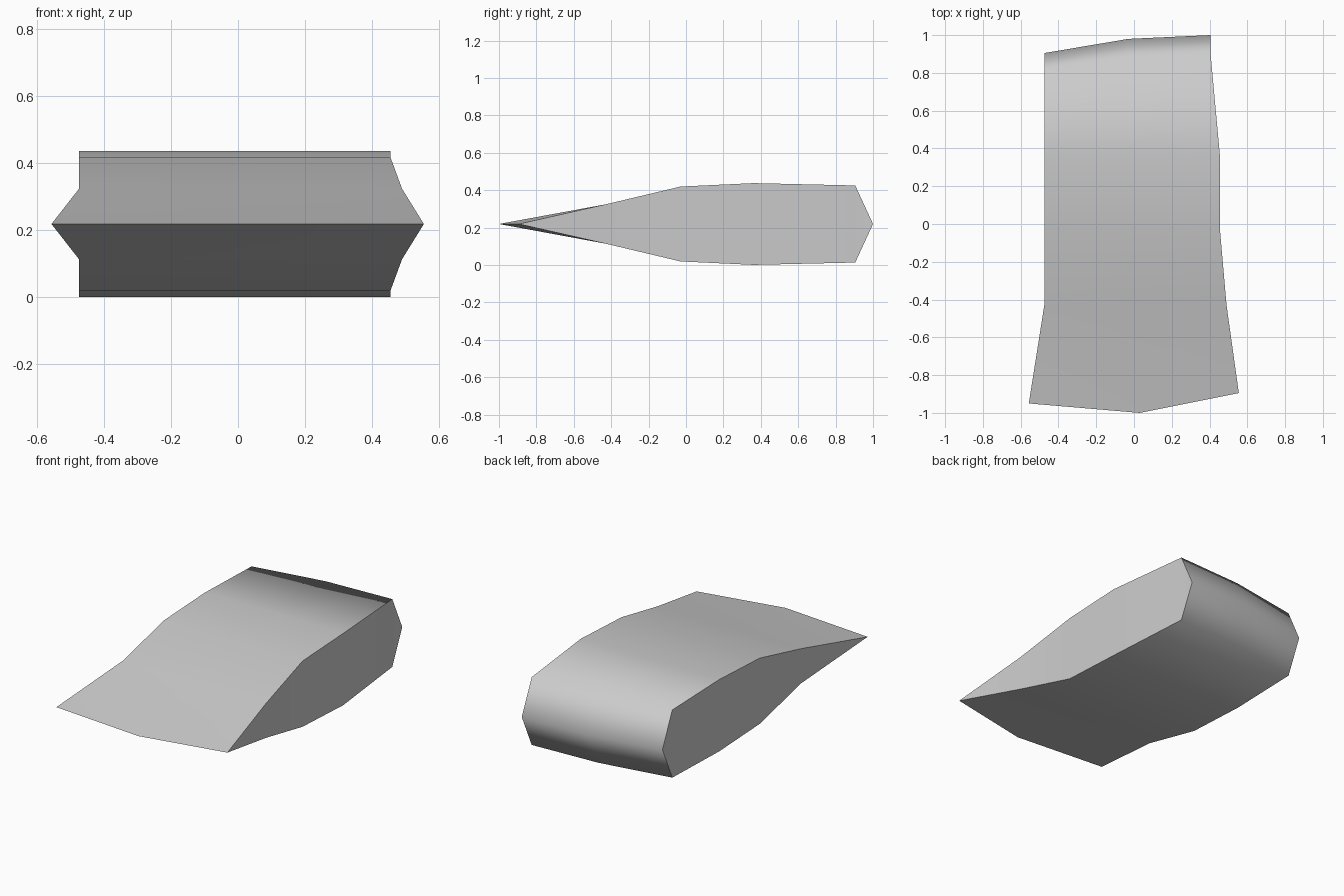
import bpy
import bmesh
import math

cube = bpy.data.objects.get("Cube")
if cube:
    bpy.data.objects.remove(cube)

# One flat grey
grey = bpy.data.materials.new("plain_grey")
grey.use_nodes = True
colour = (0.6, 0.6, 0.6, 1)
grey.diffuse_color = colour
grey.node_tree.nodes["Principled BSDF"].inputs["Base Color"].default_value = colour

# Cross rows from thin front edge to rounded back:
# half thickness, then left-hand, middle and right-hand points in plan
MID = 0.219
ROWS = [
    (0, (-0.557, -0.95), (0.03, -1.0), (0.555, -0.895)),
    (0.105, (-0.475, -0.43), (0.01, -0.43), (0.49, -0.43)),
    (0.2, (-0.475, -0.03), (0, -0.03), (0.455, -0.03)),
    (0.2185, (-0.475, 0.36), (0, 0.36), (0.455, 0.36)),
    (0.206, (-0.475, 0.81), (-0.03, 0.885), (0.405, 0.905)),
    (0, (-0.475, 0.905), (-0.03, 0.98), (0.405, 1.0)),
]

bm = bmesh.new()
top, bottom = [], []
for half, *points in ROWS:
    upper = [bm.verts.new((x, y, MID + half)) for x, y in points]
    lower = [bm.verts.new((x, y, MID - half)) for x, y in points] if half else upper
    top.append(upper)
    bottom.append(lower)


def add_face(*verts):
    # Drop shared corners so the wedge ends become triangles
    bm.faces.new(list(dict.fromkeys(verts)))


for i in range(len(ROWS) - 1):
    # Broad upper and lower skins
    for skin in (top, bottom):
        for j in range(2):
            add_face(skin[i][j], skin[i][j + 1], skin[i + 1][j + 1], skin[i + 1][j])
    # Side walls
    for j in (0, -1):
        add_face(top[i][j], top[i + 1][j], bottom[i + 1][j], bottom[i][j])

bmesh.ops.recalc_face_normals(bm, faces=bm.faces)
mesh = bpy.data.meshes.new("wedge_body")
bm.to_mesh(mesh)
bm.free()
mesh.materials.append(grey)

body = bpy.data.objects.new("wedge_body", mesh)
bpy.context.collection.objects.link(body)
bpy.ops.object.select_all(action="DESELECT")
body.select_set(True)
bpy.context.view_layer.objects.active = body
bpy.ops.object.shade_smooth_by_angle(angle=math.radians(75))
